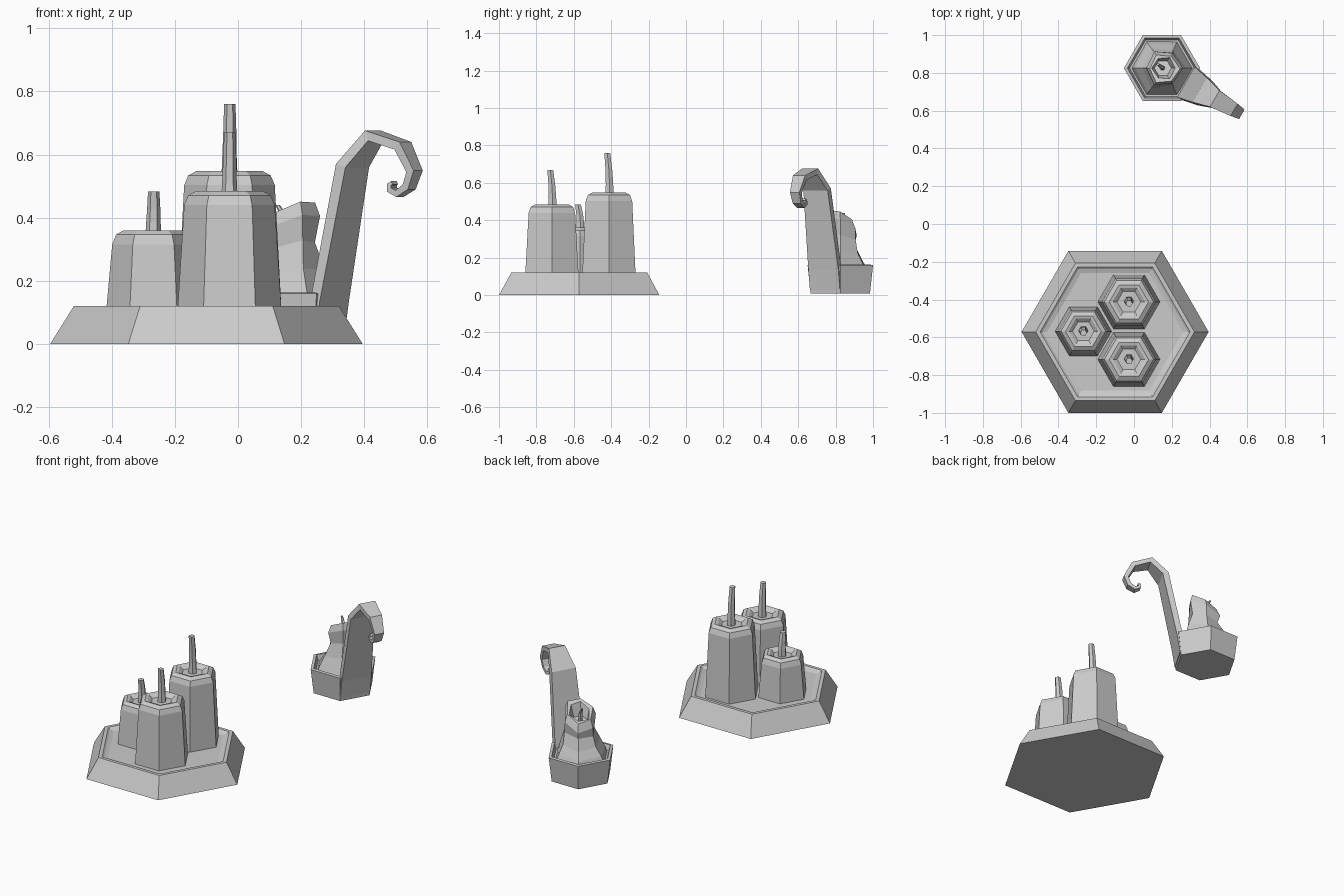
import bpy, bmesh, math
from mathutils import Vector

if "Cube" in bpy.data.objects:
    bpy.data.objects.remove(bpy.data.objects["Cube"])


def loft(name, rings):
    """Skin a list of equal-length vertex rings and cap both ends."""
    bm = bmesh.new()
    rows = [[bm.verts.new(p) for p in ring] for ring in rings]
    n = len(rows[0])
    for a, b in zip(rows, rows[1:]):
        for i in range(n):
            j = (i + 1) % n
            bm.faces.new((a[i], a[j], b[j], b[i]))
    bm.faces.new(rows[0][::-1])
    bm.faces.new(rows[-1])
    bmesh.ops.recalc_face_normals(bm, faces=bm.faces)
    mesh = bpy.data.meshes.new(name)
    bm.to_mesh(mesh)
    bm.free()
    ob = bpy.data.objects.new(name, mesh)
    bpy.context.collection.objects.link(ob)
    return ob


def hexagon(x, y, z, r, tilt=(0, 0), wobble=0.0):
    """Hexagonal ring, optionally sloping in x and y and slightly uneven."""
    ring = []
    for i in range(6):
        a = i * math.pi / 3
        k = r * (1 + wobble * (-1) ** i)
        dx, dy = k * math.cos(a), k * math.sin(a)
        ring.append((x + dx, y + dy, z + tilt[0] * dx + tilt[1] * dy))
    return ring


def turned(name, x, y, profile):
    return loft(name, [hexagon(x, y, z, r) for r, z in profile])


# Wide plate with stepped recess
FLOOR = 0.105
turned("plate", -0.10, -0.571, [(0.495, 0), (0.42, 0.12), (0.397, 0.12),
                                (0.385, 0.112), (0.36, FLOOR)])

# Three pillar candles with dished tops and bent wicks
for i, (x, y, top, r, tip) in enumerate([(-0.027, -0.412, 0.548, 0.165, 0.76),
                                         (-0.027, -0.717, 0.485, 0.165, 0.67),
                                         (-0.268, -0.568, 0.36, 0.15, 0.483)]):
    turned(f"candle_{i + 1}", x, y, [
        (r, FLOOR - 0.005), (r * 0.87, top - 0.045), (r * 0.79, top - 0.014),
        (r * 0.63, top), (r * 0.52, top - 0.004), (r * 0.38, top - 0.02)])
    h = tip - top
    loft(f"wick_{i + 1}", [hexagon(x, y + 0.003, top - 0.03, 0.026),
                           hexagon(x, y + 0.003, top + 0.2 * h, 0.023),
                           hexagon(x + 0.001, y, top + 0.55 * h, 0.021),
                           hexagon(x + 0.001, y - 0.009, tip, 0.018)])

# Small holder cup
CX, CY = 0.148, 0.825
turned("holder_cup", CX, CY, [(0.183, 0.008), (0.202, 0.16), (0.183, 0.163),
                              (0.172, 0.13)])

# Melted candle with slanted crater
rings = [(0, 0, 0.12, 0.165, 0, 0), (0, 0, 0.165, 0.145, 0, 0.03),
         (0.005, 0, 0.225, 0.115, 0.1, 0.06), (0.01, 0, 0.30, 0.09, 0.25, -0.05),
         (0.01, 0, 0.365, 0.097, 0.4, 0.05), (0.012, -0.003, 0.41, 0.08, 0.45, 0.05),
         (0.01, 0, 0.405, 0.062, 0.45, -0.04), (0.005, 0, 0.35, 0.045, 0.2, 0)]
loft("melted_candle", [hexagon(CX + dx, CY + dy, z, r, (t, -t * 0.8), w)
                       for dx, dy, z, r, t, w in rings])
loft("melted_wick", [hexagon(CX + dx, CY + dy, z, r) for dx, dy, z, r in
                     [(0.005, 0, 0.34, 0.013), (0, 0.004, 0.40, 0.012),
                      (-0.022, 0.02, 0.44, 0.007)]])

# Curled handle: tapered strip (distance from cup centre, height, width, thickness)
path = [(0.15, 0.03, 0.185, 0.03), (0.165, 0.14, 0.185, 0.034),
        (0.248, 0.565, 0.15, 0.036), (0.328, 0.66, 0.10, 0.034),
        (0.432, 0.628, 0.075, 0.03), (0.475, 0.547, 0.058, 0.027),
        (0.455, 0.497, 0.05, 0.024), (0.42, 0.476, 0.045, 0.021),
        (0.393, 0.488, 0.04, 0.018), (0.392, 0.505, 0.036, 0.015),
        (0.402, 0.511, 0.034, 0.012)]
out = Vector((math.cos(math.pi / 6), -0.5, 0))
side = Vector((0.5, math.cos(math.pi / 6), 0))
up = Vector((0, 0, 1))
sections = []
for i, (s, z, w, t) in enumerate(path):
    a, b = path[max(i - 1, 0)], path[min(i + 1, len(path) - 1)]
    ds, dz = b[0] - a[0], b[1] - a[1]
    normal = (up * ds - out * dz).normalized() * (t / 2)
    c = Vector((CX, CY, 0)) + out * s + up * z
    sections.append([c + normal + side * w / 2, c + normal - side * w / 2,
                     c - normal - side * w / 2, c - normal + side * w / 2])
loft("curled_handle", sections)
